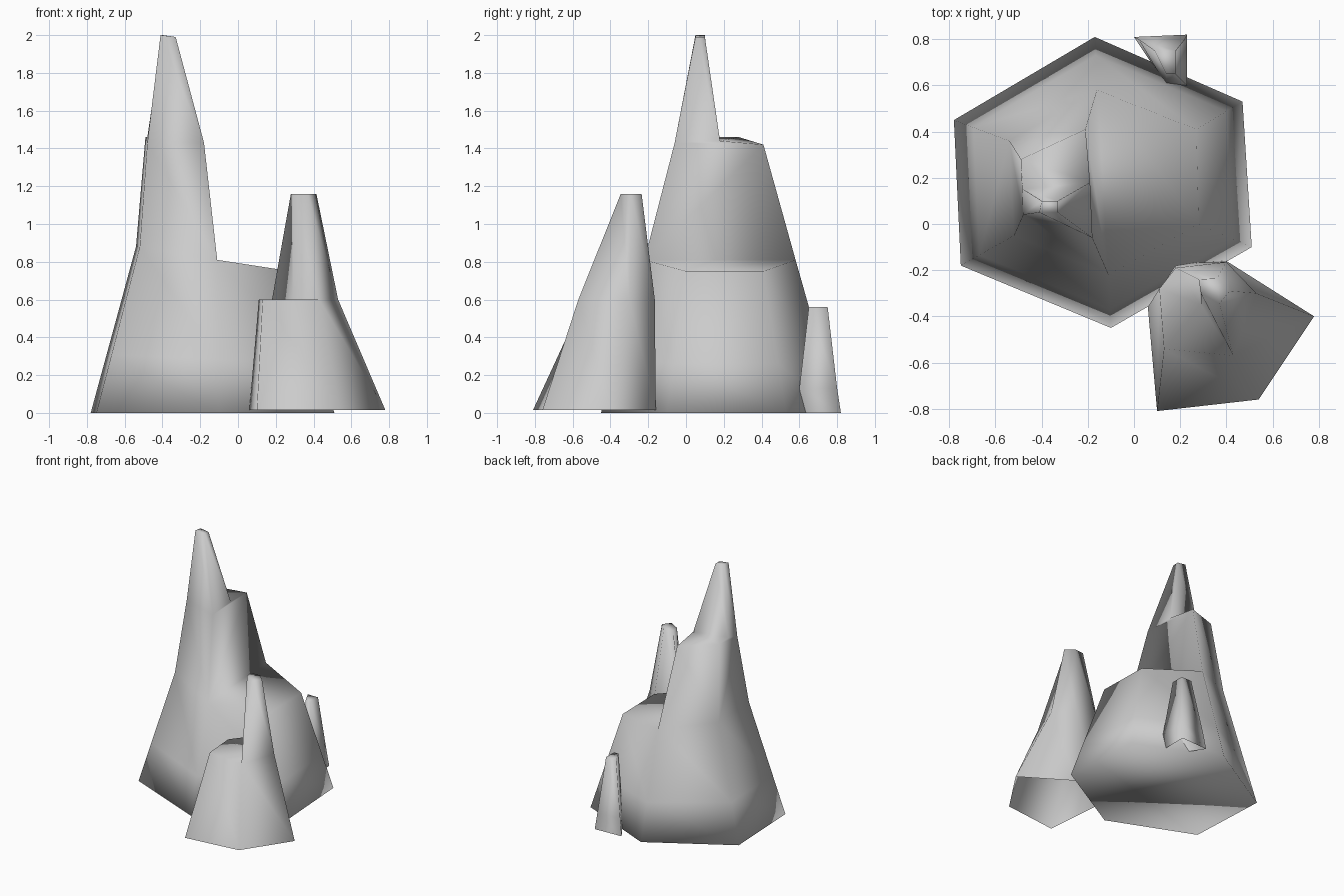
import bpy
import bmesh
from mathutils import Vector

default_cube = bpy.data.objects.get("Cube")
if default_cube:
    bpy.data.objects.remove(default_cube, do_unlink=True)

stone = bpy.data.materials.new("grey_stone")
stone.use_nodes = True
stone.diffuse_color = (0.6, 0.6, 0.6, 1)
stone.node_tree.nodes["Principled BSDF"].inputs["Base Color"].default_value = stone.diffuse_color


def add_ring(mesh, outline, heights):
    """Add one loop of vertices; heights is one value or one per corner."""
    if not isinstance(heights, (list, tuple)):
        heights = [heights] * len(outline)
    return [mesh.verts.new((x, y, z)) for (x, y), z in zip(outline, heights)]


def blend_ring(mesh, lower, upper, fraction):
    """Add a loop of vertices part of the way up between two loops."""
    return [mesh.verts.new(Vector(a.co).lerp(b.co, fraction)) for a, b in zip(lower, upper)]


def bridge(mesh, lower, upper):
    """Join two equally long loops with a band of faces."""
    count = len(lower)
    for i in range(count):
        j = (i + 1) % count
        mesh.faces.new((lower[i], lower[j], upper[j], upper[i]))


def finish(mesh, name):
    """Turn the mesh into a smooth shaded stone object."""
    bmesh.ops.recalc_face_normals(mesh, faces=mesh.faces[:])
    for face in mesh.faces:
        face.smooth = True
    data = bpy.data.meshes.new(name)
    mesh.to_mesh(data)
    mesh.free()
    data.materials.append(stone)
    rock = bpy.data.objects.new(name, data)
    bpy.context.collection.objects.link(rock)


# Large rock: wide hexagonal foot with a shoulder ledge
bm = bmesh.new()
foot = add_ring(bm, [(-.78, .45), (-.17, .81), (.47, .53),
                     (.51, -.1), (-.1, -.45), (-.75, -.18)], 0)
shoulder = add_ring(bm, [(-.54, .36), (-.16, .58), (.27, .41),
                         (.28, 0), (-.11, -.22), (-.52, -.05)],
                    [.88, .81, .75, .75, .81, .88])
skirt = blend_ring(bm, foot, shoulder, .35)
bm.faces.new(foot)
bridge(bm, foot, skirt)
bridge(bm, skirt, shoulder)
left_back, back, right_back, right_front, front, left_front = shoulder
bm.faces.new((back, right_back, right_front, front))

# Large rock: tower rising from the ledge to a second, smaller ledge
crown = add_ring(bm, [(-.49, .28), (-.21, .41), (-.19, .18),
                      (-.18, -.06), (-.48, .04), (-.48, .15)],
                 [1.46, 1.42, 1.44, 1.43, 1.43, 1.46])
crown_left, crown_back, notch_right, crown_front, crown_side, notch_left = crown
bm.faces.new((left_back, back, crown_back, crown_left))
bm.faces.new((back, front, crown_front, notch_right, crown_back))
bm.faces.new((front, left_front, crown_side, crown_front))
bm.faces.new((left_front, left_back, crown_left, notch_left, crown_side))
bm.faces.new((crown_left, crown_back, notch_right, notch_left))

# Large rock: tall peak
tip = add_ring(bm, [(-.4, .1), (-.33, .1), (-.33, .05), (-.41, .05)],
               [2, 1.99, 1.99, 2])
bridge(bm, (notch_left, notch_right, crown_front, crown_side), tip)
bm.faces.new(tip)
finish(bm, "large_rock")

# Front rock: open foot, low ledge at the front and a peak behind it
bm = bmesh.new()
foot = add_ring(bm, [(.78, -.4), (.54, -.76), (.1, -.81),
                     (.06, -.36), (.18, -.17), (.4, -.16)], .015)
shoulder = add_ring(bm, [(.53, -.3), (.43, -.57), (.13, -.54),
                         (.11, -.28), (.18, -.19), (.4, -.165)], .6)
bridge(bm, foot, shoulder)
right, ledge_right, ledge_front, ledge_left, left, back = shoulder
inner = bm.verts.new((.29, -.35, .6))
bm.faces.new((ledge_right, ledge_front, ledge_left, left, inner))
tip = add_ring(bm, [(.415, -.29), (.37, -.345), (.29, -.3),
                    (.28, -.24), (.36, -.235)], 1.16)
bridge(bm, (right, ledge_right, inner, left, back), tip)
bm.faces.new(tip)
finish(bm, "front_rock")

# Small rock: narrow four-sided spike at the back
bm = bmesh.new()
foot = add_ring(bm, [(0, .81), (.23, .82), (.23, .63), (.12, .63)], 0)
waist = add_ring(bm, [(.02, .8), (.22, .8), (.23, .6), (.14, .6)], .13)
tip = add_ring(bm, [(.09, .75), (.18, .75), (.18, .65), (.14, .65)], .56)
bridge(bm, foot, waist)
bridge(bm, waist, tip)
bm.faces.new(tip)
finish(bm, "small_rock")
